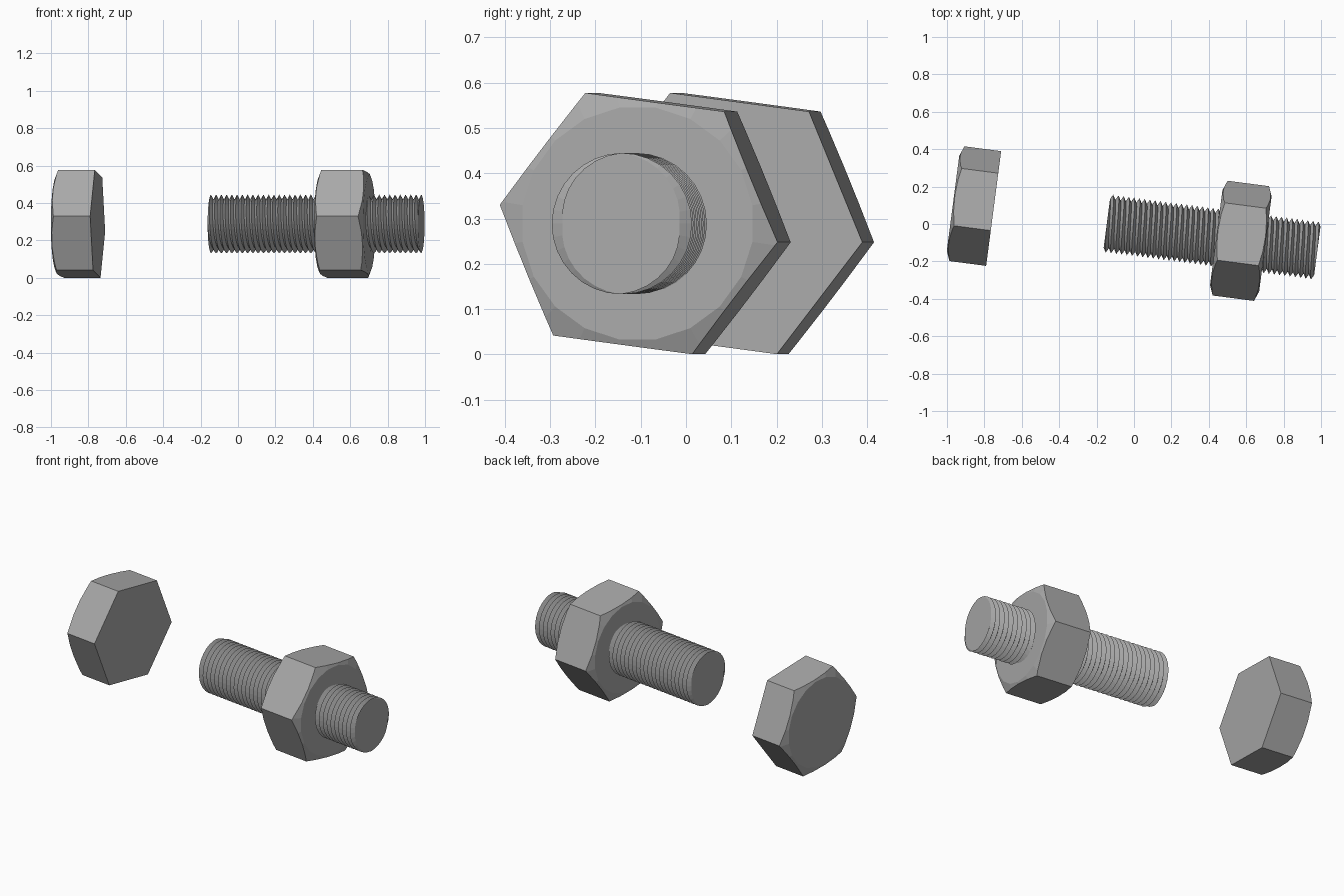
import bpy, bmesh, math
from mathutils import Vector

cube = bpy.data.objects.get("Cube")
if cube:
    bpy.data.objects.remove(cube, do_unlink=True)

TILT = math.radians(-7.45)      # direction of the bolt axis on the ground
HEIGHT = 0.289                  # height of the bolt axis

steel = bpy.data.materials.new("grey_steel")
steel.use_nodes = True
grey = (0.4, 0.4, 0.4, 1)
steel.diffuse_color = grey
steel.node_tree.nodes["Principled BSDF"].inputs["Base Color"].default_value = grey


def finish(bm, name, x, y):
    """Turn a bmesh built along local x into a placed object."""
    bmesh.ops.recalc_face_normals(bm, faces=bm.faces)
    mesh = bpy.data.meshes.new(name)
    bm.to_mesh(mesh)
    bm.free()
    mesh.materials.append(steel)
    obj = bpy.data.objects.new(name, mesh)
    bpy.context.collection.objects.link(obj)
    obj.location = (x, y, HEIGHT)
    obj.rotation_euler.z = TILT
    return obj


def hexagon(name, x, y, thick, chamfered_ends):
    """Hexagonal prism with conical chamfers cut as a ring of flat facets."""
    radius, flat, depth, facets = 0.312, 0.256, 0.022, 20
    bm = bmesh.new()
    ring = [bm.verts.new((-thick / 2, radius * math.cos(a), radius * math.sin(a)))
            for a in (math.radians(60 * k - 7.6) for k in range(6))]
    base = bm.faces.new(ring)
    ext = bmesh.ops.extrude_face_region(bm, geom=[base], use_keep_orig=True)
    bmesh.ops.translate(bm, vec=(thick, 0, 0),
                        verts=[v for v in ext["geom"] if isinstance(v, bmesh.types.BMVert)])
    for end in chamfered_ends:
        for k in range(facets):
            a = math.tau * k / facets
            out = Vector((0, math.cos(a), math.sin(a)))
            normal = out * depth + Vector((end * (radius - flat), 0, 0))
            bmesh.ops.bisect_plane(bm, geom=bm.verts[:] + bm.edges[:] + bm.faces[:],
                                   dist=1e-6, clear_outer=True, plane_no=normal,
                                   plane_co=out * flat + Vector((end * thick / 2, 0, 0)))
            bmesh.ops.holes_fill(bm, edges=[e for e in bm.edges if e.is_boundary])
    return finish(bm, name, x, y)


def threaded_rod(name, x, y, length, crest, root, teeth, sides=32):
    """Two-start V thread; rows follow the helix and are clipped at both ends."""
    pitch = length / teeth

    def point(row, side):
        turn = side / sides
        s = min(max((row / 2 + 2 * turn) * pitch, 0), length)
        phase = (s / pitch - 2 * turn) % 1
        r = root + (crest - root) * abs(2 * phase - 1)
        a = math.tau * turn + math.pi / 2
        return (s - length / 2, r * math.cos(a), r * math.sin(a))

    bm = bmesh.new()
    rows = [[bm.verts.new(point(i, j)) for j in range(sides + 1)]
            for i in range(-4, 2 * teeth + 1)]
    for low, high in zip(rows, rows[1:]):
        for j in range(sides):
            bm.faces.new((low[j], low[j + 1], high[j + 1], high[j]))
    bmesh.ops.remove_doubles(bm, verts=bm.verts, dist=1e-5)
    bmesh.ops.holes_fill(bm, edges=[e for e in bm.edges if e.is_boundary])
    return finish(bm, name, x, y)


# Loose bolt head, chamfered on its outer end
hexagon("bolt_head", -0.859, 0.097, 0.219, (-1,))
# Nut on the rod, chamfered on both ends
hexagon("nut", 0.571, -0.09, 0.265, (-1, 1))
# Threaded rod
threaded_rod("threaded_rod", 0.4175, -0.07, 1.135, 0.156, 0.13, 40)
